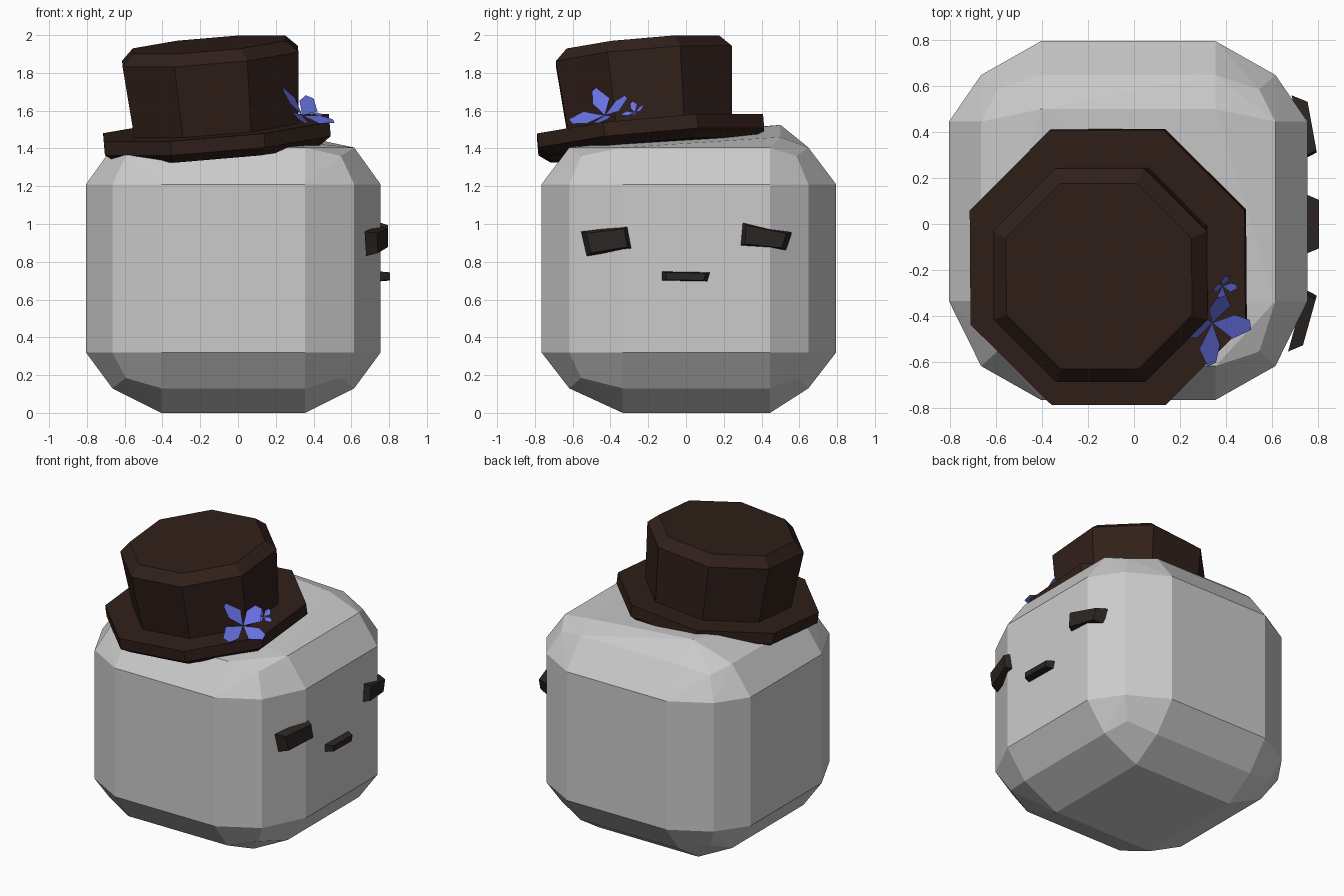
import bpy, bmesh, math
from mathutils import Vector

if "Cube" in bpy.data.objects:
    bpy.data.objects.remove(bpy.data.objects["Cube"])


def material(name, rgb):
    m = bpy.data.materials.new(name)
    m.diffuse_color = (*rgb, 1)
    m.use_nodes = True
    m.node_tree.nodes["Principled BSDF"].inputs["Base Color"].default_value = m.diffuse_color
    return m


BROWN = material("dark_brown", (0.03, 0.014, 0.010))
COAL = material("coal", (0.024, 0.019, 0.016))
BLUE = material("petal_blue", (0.14, 0.17, 0.78))


def finish(name, bm, mat=None, recalc=True):
    if recalc:
        bmesh.ops.recalc_face_normals(bm, faces=bm.faces)
    me = bpy.data.meshes.new(name)
    bm.to_mesh(me)
    bm.free()
    if mat:
        me.materials.append(mat)
    ob = bpy.data.objects.new(name, me)
    bpy.context.collection.objects.link(ob)
    return ob


def loft(name, rings, mat):
    """Join equal-sized rings of points and cap both ends."""
    bm = bmesh.new()
    rows = [[bm.verts.new(p) for p in r] for r in rings]
    n = len(rows[0])
    for a, b in zip(rows, rows[1:]):
        for i in range(n):
            j = (i + 1) % n
            bm.faces.new((a[i], a[j], b[j], b[i]))
    bm.faces.new(rows[0])
    bm.faces.new(rows[-1])
    return finish(name, bm, mat)


# Body: rounded block, seven points per corner, wrapped by a hull
top_z = {(1, 1): 1.46, (1, -1): 1.43, (-1, 1): 1.525, (-1, -1): 1.45}
bm = bmesh.new()
for sx in (-1, 1):
    for sy in (-1, 1):
        fx, mx, cx, hx = [-0.025 + sx * d for d in (0.38, 0.64, 0.57, 0.78)]
        my, cy, hy = [0.015 + sy * d for d in (0.633, 0.57, 0.78)]
        fy = 0.445 if sy > 0 else -0.335
        for up in (0, 1):
            fz, mz, cz = (1.21, 1.405, 1.36) if up else (0.32, 0.13, 0.185)
            hz = top_z[sx, sy] if up else 0
            py = 0.5 if up and sy > 0 else fy
            for p in ((fx, py, hz), (hx, fy, fz), (fx, hy, fz), (mx, my, fz),
                      (mx, fy, mz), (fx, my, mz), (cx, cy, cz)):
                bm.verts.new(p)
res = bmesh.ops.convex_hull(bm, input=bm.verts)
bmesh.ops.delete(bm, geom=[v for v in bm.verts if not v.link_faces], context='VERTS')
bmesh.ops.dissolve_limit(bm, angle_limit=0.03, verts=bm.verts, edges=bm.edges)
finish("body", bm)

# Hat: octagonal rings stacked along a tilted axis
HAT = Vector((-0.115, -0.19, 1.51))
AXIS = Vector((-0.085, -0.087, 1)).normalized()
TILT = AXIS.to_track_quat('Z', 'Y')
U = Vector((1, 0, 0.085)).normalized()
V = AXIS.cross(U)


def octagon(flat, h):
    r = flat / math.cos(math.pi / 8)
    angs = [math.pi / 8 + i * math.pi / 4 for i in range(8)]
    return [HAT + U * r * math.cos(a) + V * r * math.sin(a) + AXIS * h for a in angs]


loft("hat_brim", [octagon(*s) for s in ((0.54, -0.12), (0.60, -0.075), (0.60, 0))], BROWN)
loft("hat_crown", [octagon(*s) for s in ((0.435, -0.02), (0.467, 0.38), (0.405, 0.443))], BROWN)


# Face: small blocks on the +x side with a narrower outer face
def face_block(name, quad, back_x, front_x, inset):
    """quad holds (y, z) corners; x runs linearly from the low-y to the high-y end."""
    ys = [q[0] for q in quad]
    lo, hi = min(ys), max(ys)
    cy, cz = sum(ys) / 4, sum(q[1] for q in quad) / 4

    def ring(xs, k):
        pts = []
        for y, z in quad:
            t = (y - lo) / (hi - lo)
            pts.append((xs[0] + (xs[1] - xs[0]) * t,
                        cy + (y - cy) * k, cz + (z - cz) * k))
        return pts
    loft(name, [ring(back_x, 1), ring(front_x, inset)], COAL)


face_block("eye_front", [(-0.555, 0.96), (-0.305, 0.99), (-0.285, 0.87), (-0.525, 0.83)],
           (0.67, 0.745), (0.735, 0.795), 0.8)
face_block("eye_back", [(0.295, 1.01), (0.56, 0.955), (0.53, 0.86), (0.285, 0.885)],
           (0.745, 0.685), (0.795, 0.755), 0.8)
face_block("mouth", [(-0.135, 0.75), (0.135, 0.745), (0.12, 0.695), (-0.135, 0.7)],
           (0.735, 0.735), (0.805, 0.805), 0.78)

# Flowers: four open petals each, resting on the brim
NORMAL = Vector((0.55, -0.42, 0.74)).normalized()
PETALS = [(-0.10, -0.03, 0.16), (0.06, 0.12, 0.09), (0.17, -0.03, -0.04), (-0.02, -0.19, -0.02)]


def flower(name, center, size):
    bm = bmesh.new()
    c = Vector(center)
    for tip in PETALS:
        d = Vector(tip) * size
        w = NORMAL.cross(d).normalized() * 0.055 * size
        pts = (c, c + d * 0.5 + w, c + d * 0.9 + w * 0.8, c + d, c + d * 0.6 - w)
        bm.faces.new([bm.verts.new(p) for p in pts])
    finish(name, bm, BLUE, recalc=False)


flower("large_flower", (0.34, -0.43, 1.575), 1.0)
flower("small_flower", (0.385, -0.27, 1.59), 0.38)
